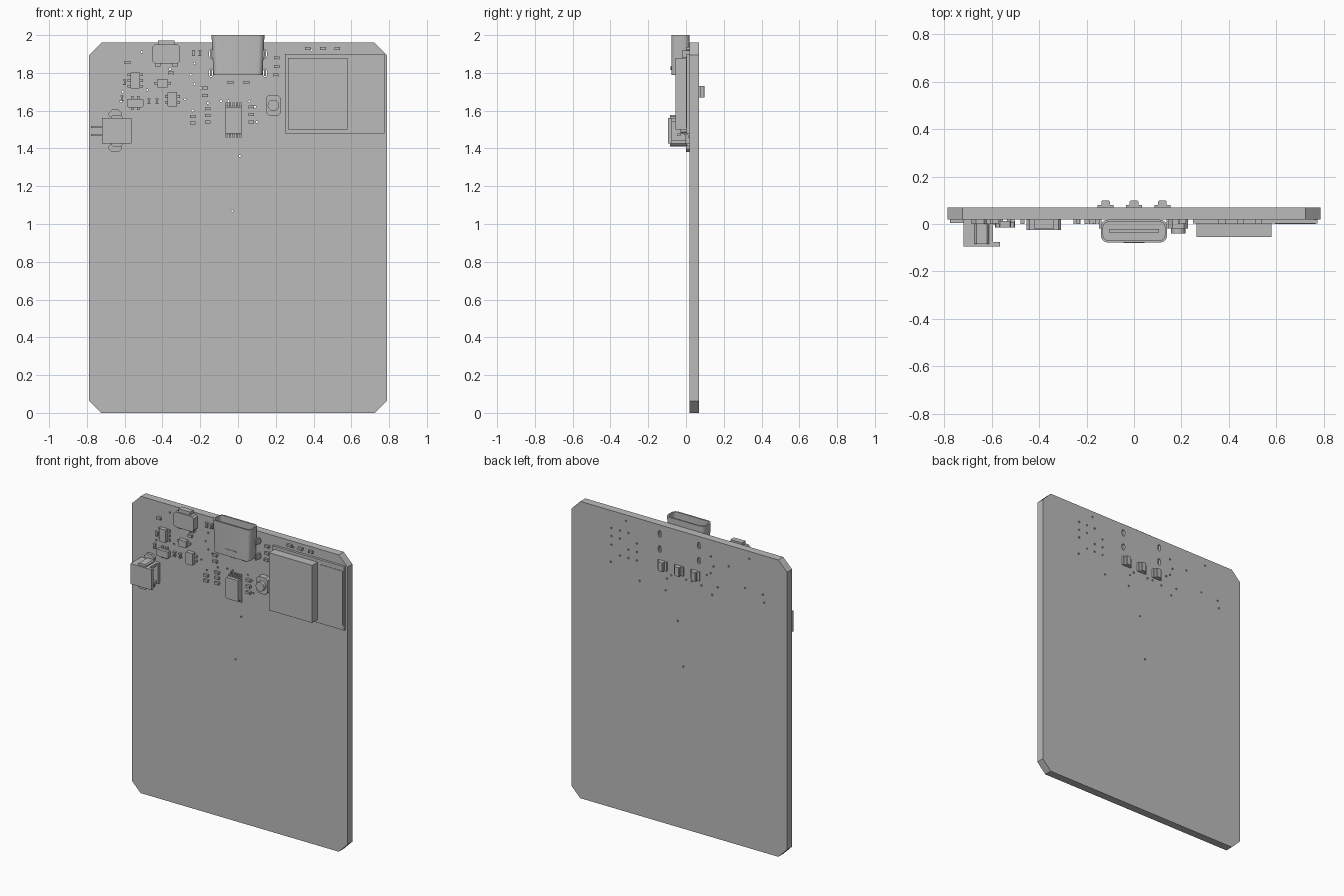
import bpy, bmesh, math
from mathutils import Matrix, Vector

if "Cube" in bpy.data.objects:
    bpy.data.objects.remove(bpy.data.objects["Cube"])

grey = bpy.data.materials.new("plain grey")
grey.use_nodes = True
colour = (0.5, 0.5, 0.5, 1)
grey.diffuse_color = colour
grey.node_tree.nodes["Principled BSDF"].inputs["Base Color"].default_value = colour

FACE, BACK = 0.018, 0.07   # front and back planes of the board


def finish(name, bm):
    mesh = bpy.data.meshes.new(name)
    bmesh.ops.recalc_face_normals(bm, faces=bm.faces)
    bm.to_mesh(mesh)
    bm.free()
    mesh.materials.append(grey)
    obj = bpy.data.objects.new(name, mesh)
    bpy.context.collection.objects.link(obj)
    return obj


def add_box(bm, x, z, w, h, front, back=FACE):
    place = Matrix.Translation((x, (front + back) / 2, z)) @ Matrix.Diagonal((w, back - front, h, 1))
    return bmesh.ops.create_cube(bm, size=1, matrix=place)["verts"]


def add_disc(bm, x, z, radius, front, back=FACE, sides=20, tip=1, stretch=1):
    place = (Matrix.Translation((x, (front + back) / 2, z)) @ Matrix.Diagonal((1, 1, stretch, 1))
             @ Matrix.Rotation(math.pi / 2, 4, "X"))
    bmesh.ops.create_cone(bm, cap_ends=True, segments=sides, radius1=radius, radius2=radius * tip,
                          depth=back - front, matrix=place)


def bevel_along(bm, axis, offset, segments=1):
    edges = [e for e in bm.edges
             if abs((e.verts[0].co - e.verts[1].co).normalized()[axis]) > 0.99]
    bmesh.ops.bevel(bm, geom=edges, offset=offset, segments=segments, affect="EDGES", profile=0.5)


def block(name, x, z, w, h, front, back=FACE, bevel=0, axis=1, segments=1):
    bm = bmesh.new()
    add_box(bm, x, z, w, h, front, back)
    if bevel:
        bevel_along(bm, axis, bevel, segments)
    return finish(name, bm)


# Circuit board with clipped corners
board = block("circuit_board", 0, 0.98, 1.575, 1.96, FACE, BACK, bevel=0.064)

# Drilled vias and the slots for the socket feet
vias = [(-.51, 1.91), (-.23, 1.85), (-.25, 1.79), (-.23, 1.74), (-.28, 1.66), (-.2, 1.72),
        (-.16, 1.64), (-.09, 1.65), (-.05, 1.65), (.06, 1.65), (.1, 1.54), (.01, 1.36),
        (-.03, 1.07), (-.36, 1.82), (-.61, 1.7), (-.62, 1.65), (-.48, 1.71), (-.24, 1.6),
        (.39, 1.92), (.29, 1.55), (.5, 1.62), (.09, 1.62)]
vias += [(.31 + .062 * i, 1.68 + .055 * j) for i in range(4) for j in range(4) if (i + j) % 4 != 3]
bm = bmesh.new()
for x, z in vias:
    add_disc(bm, x, z, 0.006, 0, 0.1, sides=8)
for side in (-1, 1):
    for z in (1.8, 1.9):
        add_disc(bm, side * 0.143, z, 0.012, 0, 0.1, sides=12, stretch=1.9)
drill = finish("drill_cutter", bm)
drill.hide_render = True
cut = board.modifiers.new("drill", "BOOLEAN")
cut.object, cut.operation, cut.solver = drill, "DIFFERENCE", "EXACT"
bpy.context.view_layer.objects.active = board
bpy.ops.object.modifier_apply(modifier="drill")
bpy.data.objects.remove(drill)

# Power socket: rounded hollow shell, tongue, feet and latch dimple
bm = bmesh.new()
add_box(bm, 0, 1.895, 0.28, 0.21, -0.078)
bevel_along(bm, 2, 0.03, 5)
mouth = max(bm.faces, key=lambda f: f.calc_center_median().z)
bmesh.ops.inset_region(bm, faces=[mouth], thickness=0.01)
pushed = bmesh.ops.extrude_discrete_faces(bm, faces=[mouth])["faces"]
bmesh.ops.translate(bm, verts=pushed[0].verts, vec=Vector((0, 0, -0.17)))
for v in bm.verts:   # the tail of the shell narrows slightly
    if v.co.z < 1.8:
        v.co.x *= 0.93
shell = finish("socket_shell", bm)
block("socket_tongue", 0, 1.9, 0.21, 0.15, -0.036, -0.022)
block("socket_latch", 0, 1.825, 0.09, 0.022, -0.081, -0.077, bevel=0.008)
for side in (-1, 1):
    for z in (1.8, 1.9):
        block("socket_foot", side * 0.142, z, 0.01, 0.035, -0.02, 0.06)

# Radio module: carrier, shield can and antenna plate
block("module_carrier", 0.512, 1.69, 0.525, 0.42, 0.002)
block("module_shield", 0.422, 1.69, 0.315, 0.38, -0.055, 0.002)
block("module_antenna", 0.68, 1.69, 0.17, 0.36, -0.001, 0.003)

# Battery connector: open toward +x, with ears and contact pins
cx, cz = -0.642, 1.493
block("battery_cover", cx, cz, 0.155, 0.135, -0.095, -0.075)
block("battery_floor", cx, cz, 0.12, 0.135, -0.002)
block("battery_rear_wall", cx - 0.052, cz, 0.05, 0.135, -0.08)
for side in (-1, 1):
    block("battery_side_wall", cx - 0.012, cz + side * 0.058, 0.12, 0.018, -0.08)
    block("battery_clip", cx, cz + side * 0.072, 0.06, 0.022, -0.085, 0.005, bevel=0.008)
    block("battery_ear", cx - 0.008, cz + side * 0.088, 0.07, 0.05, 0.0, bevel=0.018)
    block("battery_pin", cx - 0.085, cz + side * 0.021, 0.1, 0.01, 0.004)
    block("battery_contact", cx + 0.005, cz + side * 0.021, 0.08, 0.012, -0.045, -0.03)

# Small cable connector near the top edge
block("cable_connector", -0.38, 1.9, 0.145, 0.1, -0.026, bevel=0.012)
block("cable_connector_lip", -0.38, 1.925, 0.085, 0.095, -0.018)
for side in (-1, 1):
    block("cable_connector_foot", -0.38 + side * 0.045, 1.86, 0.03, 0.05, -0.005)

# Driver chip with two rows of bent legs
block("driver_chip", -0.024, 1.55, 0.09, 0.14, -0.03, 0.012, bevel=0.006)
bm = bmesh.new()
for i in range(5):
    for side in (-1, 1):
        x = -0.024 + 0.0185 * (i - 2)
        add_box(bm, x, 1.55 + side * 0.073, 0.009, 0.012, -0.01)
        add_box(bm, x, 1.55 + side * 0.083, 0.009, 0.018, 0.01)
finish("driver_chip_legs", bm)

# Push button with a round plunger
block("button_body", 0.187, 1.628, 0.08, 0.11, -0.018, bevel=0.016)
bm = bmesh.new()
add_disc(bm, 0.187, 1.628, 0.03, -0.04)
plunger = finish("button_plunger", bm)

# Three-legged and diode packages: body with leads along one direction
packages = [("regulator", -.544, 1.76, .05, .085, "x", 3), ("transistor", -.347, 1.66, .05, .08, "x", 2),
            ("diode", -.4, 1.745, .06, .045, "x", 1), ("charger", -.544, 1.64, .085, .045, "z", 2)]
for name, x, z, w, h, way, count in packages:
    block(name, x, z, w, h, -0.014, 0.012, bevel=0.004)
    bm = bmesh.new()
    for i in range(count):
        step = (i - (count - 1) / 2) * 0.03
        for side in (-1, 1):
            if way == "x":
                add_box(bm, x + side * (w / 2 + 0.005), z + step, 0.02, 0.014, 0.004)
            else:
                add_box(bm, x + step, z + side * (h / 2 + 0.005), 0.014, 0.02, 0.004)
    finish(name + "_leads", bm)

# Chip resistors and capacitors, lying flat or standing upright
flat = [(.37, 1.93), (.45, 1.93), (.525, 1.93), (.205, 1.88), (.205, 1.835), (.2, 1.79), (-.04, 1.75),
        (.045, 1.75), (-.24, 1.57), (-.24, 1.535), (-.16, 1.61), (-.16, 1.575), (-.16, 1.54),
        (-.175, 1.72), (-.175, 1.68), (.07, 1.62), (.07, 1.58), (.07, 1.54), (-.585, 1.855), (-.355, 1.8)]
upright = [(-.235, 1.905), (-.2, 1.905), (-.47, 1.65), (-.43, 1.65), (-.615, 1.665), (-.6, 1.75)]
for name, spots, w, h in (("flat_chip", flat, .03, .016), ("upright_chip", upright, .016, .03)):
    for x, z in spots:
        bm = bmesh.new()
        add_box(bm, x, z, w * 0.6, h * 0.9, 0.003)
        for side in (-1, 1):
            dx, dz = (w * 0.4, 0) if w > h else (0, h * 0.4)
            add_box(bm, x + side * dx, z + side * dz, w - 2 * dx, h - 2 * dz, 0.001)
        finish(name, bm)

# Indicator lamps on the back
for x in (-0.12, 0, 0.12):
    block("lamp_base", x, 1.7, 0.066, 0.06, BACK, 0.08)
    block("lamp_lens", x, 1.7, 0.036, 0.06, BACK, 0.099, bevel=0.004, axis=2)

# Smooth the round parts, keeping their edges sharp
for obj in bpy.context.selected_objects:
    obj.select_set(False)
for obj in (shell, plunger):
    obj.select_set(True)
bpy.context.view_layer.objects.active = shell
bpy.ops.object.shade_smooth_by_angle()
